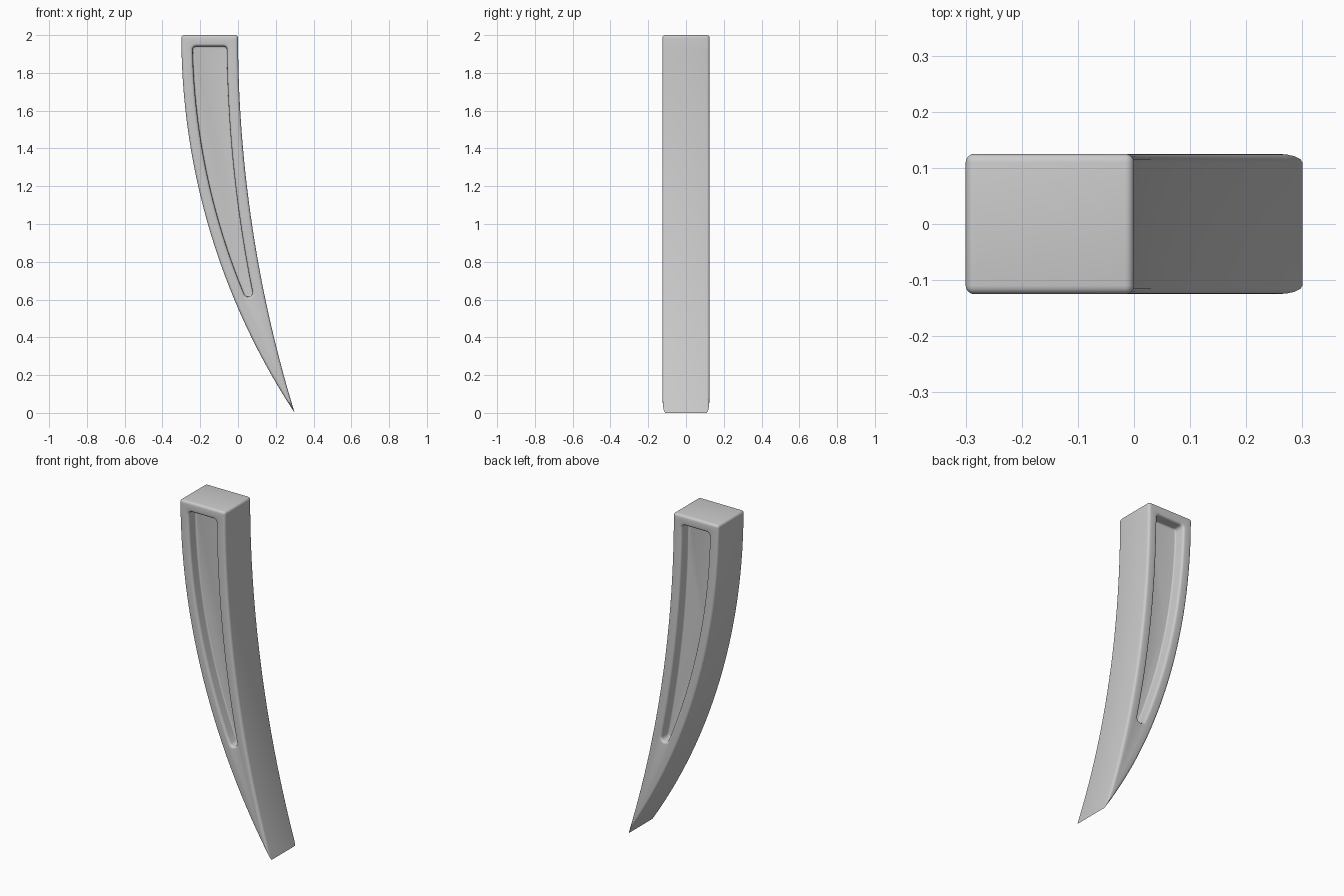
import bpy, bmesh
from math import sqrt, cos, sin, pi, atan2, hypot, radians

cube = bpy.data.objects.get("Cube")
if cube:
    bpy.data.objects.remove(cube, do_unlink=True)

TOP, HALF = 2.0, 0.125
R_OUT = 3.633             # radius of the convex edge
R_IN = 6.817              # radius of the hollow edge
CX_OUT, CX_IN = R_OUT - 0.3, R_IN
ARC_STEPS, CORNER_STEPS = 28, 6


def tip_point(d):
    """Where both curved edges meet when moved inward by d."""
    r1, r2 = R_OUT - d, R_IN + d
    x = (r1**2 - r2**2 - CX_OUT**2 + CX_IN**2) / (2 * (CX_IN - CX_OUT))
    return x, TOP - sqrt(r1**2 - (x - CX_OUT)**2)


def round_corner(centre, radius, a0, a1):
    return [(centre[0] + radius * cos(a0 + (a1 - a0) * i / CORNER_STEPS),
             centre[1] + radius * sin(a0 + (a1 - a0) * i / CORNER_STEPS))
            for i in range(CORNER_STEPS + 1)]


def edge_arc(cx, start, end):
    """Points strictly between start and end on a circle about (cx, TOP)."""
    r = hypot(start[0] - cx, start[1] - TOP)
    a0 = atan2(TOP - start[1], cx - start[0])
    a1 = atan2(TOP - end[1], cx - end[0])
    return [(cx - r * cos(a0 + (a1 - a0) * i / ARC_STEPS),
             TOP - r * sin(a0 + (a1 - a0) * i / ARC_STEPS))
            for i in range(1, ARC_STEPS)]


def outline(d, corner, tip):
    """Tusk outline moved inward by d; corner and tip are the insets of the rounding centres."""
    zc = TOP - corner
    left = (CX_OUT - sqrt((R_OUT - corner)**2 - corner**2), zc)
    right = (CX_IN - sqrt((R_IN + corner)**2 - corner**2), zc)
    end = tip_point(tip)
    a_left = pi + atan2(corner, CX_OUT - left[0])
    a_right = atan2(corner, CX_IN - right[0])
    tip_right = atan2(TOP - end[1], CX_IN - end[0])
    tip_left = -pi + atan2(TOP - end[1], CX_OUT - end[0])
    c1 = round_corner(left, corner - d, a_left, pi / 2)
    c2 = round_corner(right, corner - d, pi / 2, a_right)
    c3 = round_corner(end, tip - d, tip_right, tip_left)
    return c1 + c2 + edge_arc(CX_IN, c2[-1], c3[0]) + c3 + edge_arc(CX_OUT, c3[-1], c1[0])


# Cross-section of one face: panel floor, wall, rounded rim, rounded outer edge
EDGE, RIM, WALL, FLOOR, FILLET = 0.015, 0.045, 0.059, 0.06, 0.008
quarter = [i * pi / 8 for i in range(5)]
section = []
for a in quarter:         # floor fillet
    section.append((WALL + FILLET * (1 - sin(a)), FLOOR + FILLET * (1 - cos(a)), True))
for a in quarter:         # rim of the panel
    k = WALL - RIM
    section.append((RIM + k * cos(a), HALF - k * (1 - sin(a)), True))
for a in quarter:         # outer edge
    section.append((EDGE * (1 - sin(a)), HALF - EDGE * (1 - cos(a)), False))

rings = []
for d, y, panel in section:
    pts = outline(d, 0.078, 0.082) if panel else outline(d, EDGE + 0.001, d)
    rings.append((pts, -y))
rings += [(pts, -y) for pts, y in reversed(rings)]

# Skin the rings from the front panel floor round to the back panel floor
bm = bmesh.new()
loops = [[bm.verts.new((x, y, z)) for x, z in pts] for pts, y in rings]
for a, b in zip(loops, loops[1:]):
    n = len(a)
    for i in range(n):
        j = (i + 1) % n
        bm.faces.new((a[i], a[j], b[j], b[i]))
bm.faces.new(loops[0])
bm.faces.new(loops[-1])
bmesh.ops.remove_doubles(bm, verts=bm.verts, dist=0.00005)
bmesh.ops.recalc_face_normals(bm, faces=bm.faces)

mesh = bpy.data.meshes.new("curved_tusk")
bm.to_mesh(mesh)
bm.free()
tusk = bpy.data.objects.new("curved_tusk", mesh)
bpy.context.collection.objects.link(tusk)

# Plain grey material
grey = bpy.data.materials.new("plain_grey")
grey.use_nodes = True
colour = (0.6, 0.6, 0.6, 1)
grey.diffuse_color = colour
grey.node_tree.nodes["Principled BSDF"].inputs["Base Color"].default_value = colour
mesh.materials.append(grey)

bpy.ops.object.select_all(action="DESELECT")
tusk.select_set(True)
bpy.context.view_layer.objects.active = tusk
bpy.ops.object.shade_smooth_by_angle(angle=radians(32))
